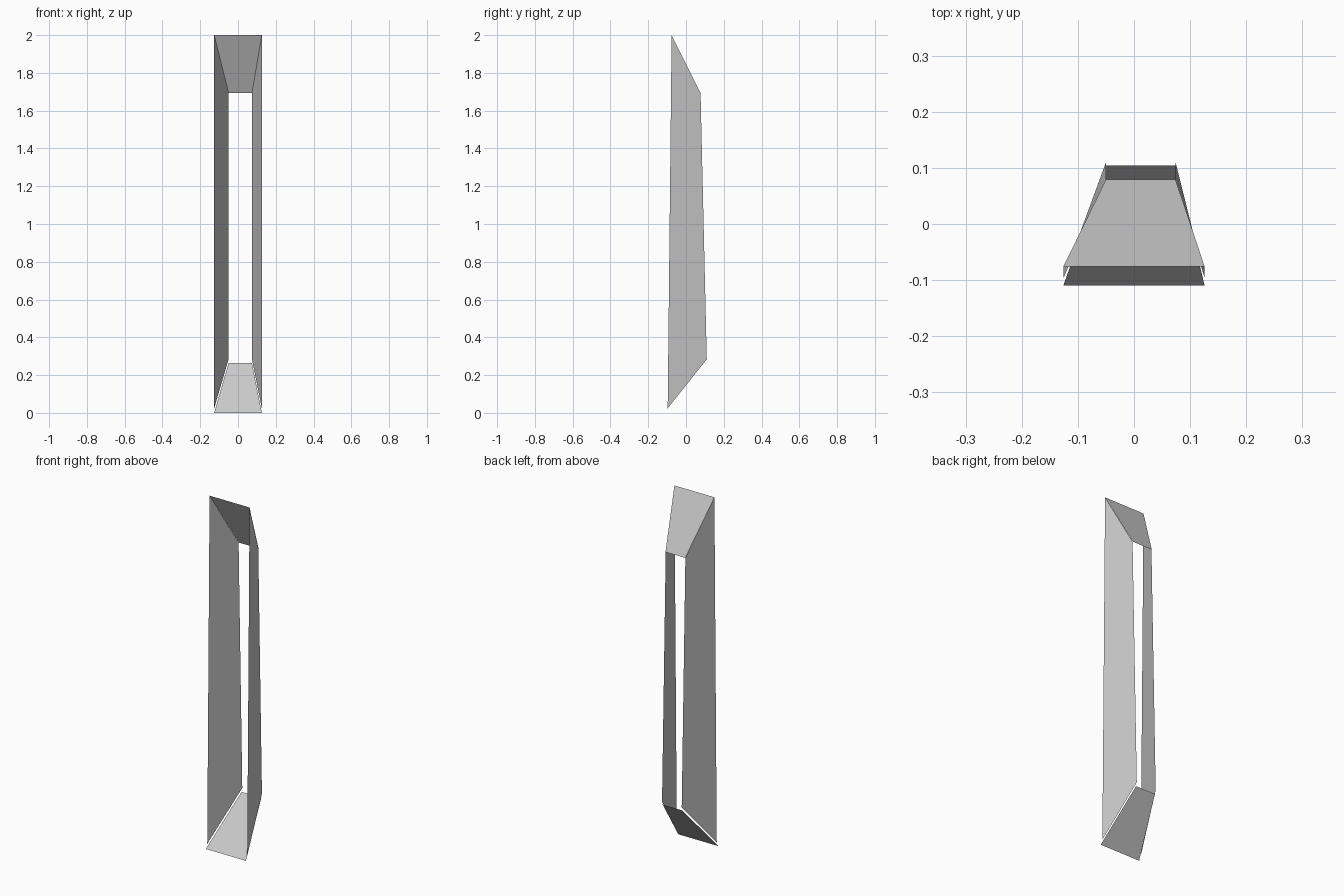
import bpy

if "Cube" in bpy.data.objects:
    bpy.data.objects.remove(bpy.data.objects["Cube"])

X_OUT, X_LEFT_IN, X_RIGHT_IN = 0.126, -0.05, 0.074


def panel(name, corners):
    """Single flat sheet from its four corners."""
    mesh = bpy.data.meshes.new(name)
    mesh.from_pydata(corners, [], [(0, 1, 2, 3)])
    obj = bpy.data.objects.new(name, mesh)
    bpy.context.collection.objects.link(obj)
    return obj


def sloped_panel(name, front, back):
    """Head or sill: full width at the front edge, narrower at the back."""
    (fy, fz), (by, bz) = front, back
    panel(name, [(-X_OUT, fy, fz), (X_OUT, fy, fz),
                 (X_RIGHT_IN, by, bz), (X_LEFT_IN, by, bz)])


# Head and sill, given as (y, z) of front and back edges
sloped_panel("sill_panel", (-0.11, 0.0), (0.104, 0.264))
sloped_panel("head_panel", (-0.076, 2.0), (0.079, 1.694))

# Splayed side panels: shared (y, z) profile, stopping just short of the sill
side_front = [(-0.097, 0.024), (-0.076, 2.0)]
side_back = [(0.077, 1.694), (0.11, 0.284)]
for name, x_out, x_in in (("left_side_panel", -X_OUT, X_LEFT_IN),
                          ("right_side_panel", X_OUT, X_RIGHT_IN)):
    panel(name, [(x_out, y, z) for y, z in side_front] +
                [(x_in, y, z) for y, z in side_back])
